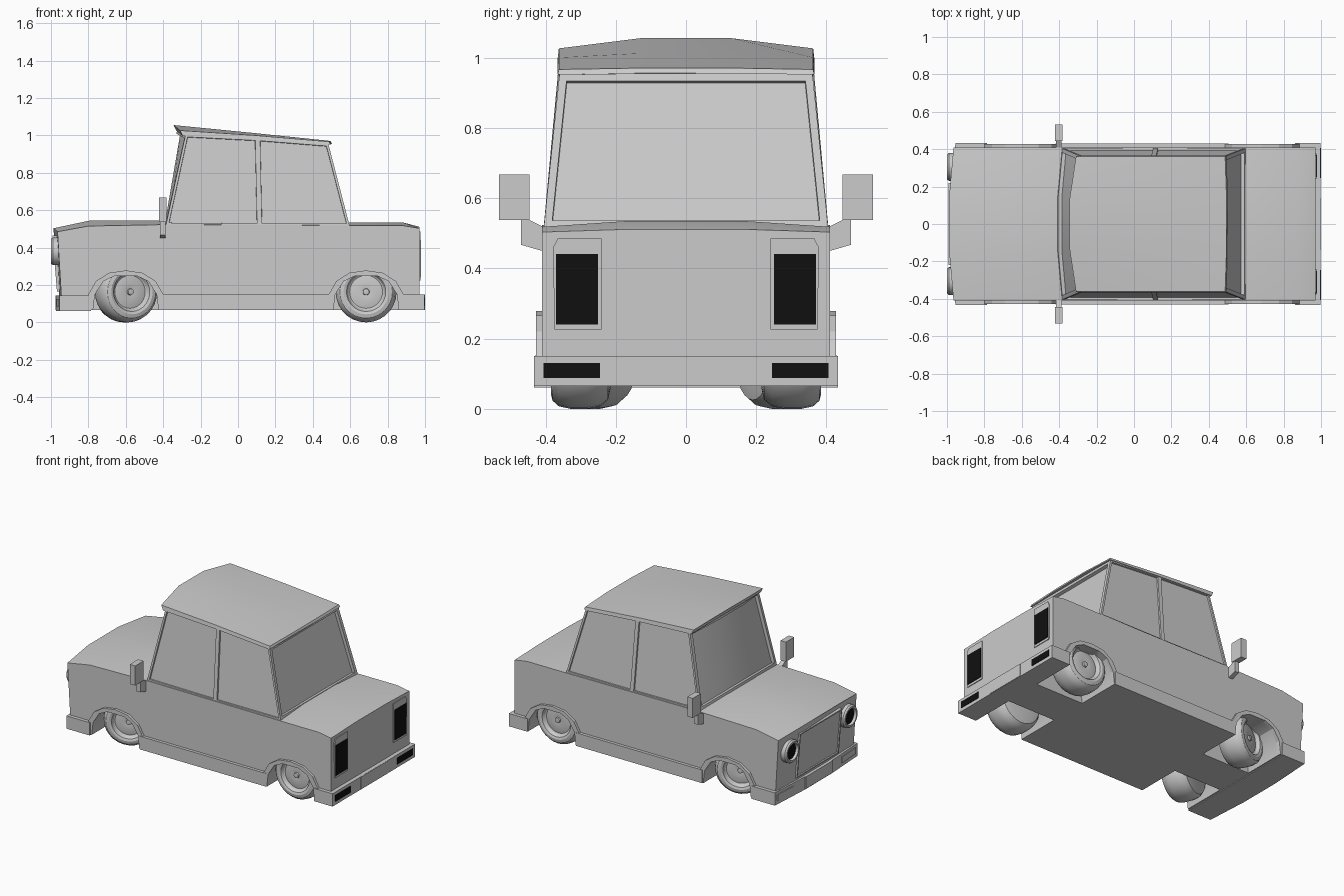
import bpy, bmesh, math
from mathutils import Matrix, Vector

if "Cube" in bpy.data.objects:
    bpy.data.objects.remove(bpy.data.objects["Cube"])

black = bpy.data.materials.new("dark_lens")
black.diffuse_color = (0.005, 0.005, 0.005, 1)
black.use_nodes = True
black.node_tree.nodes["Principled BSDF"].inputs["Base Color"].default_value = black.diffuse_color


def finish(name, bm, mat=None, smooth=True):
    bmesh.ops.recalc_face_normals(bm, faces=bm.faces)
    me = bpy.data.meshes.new(name)
    bm.to_mesh(me)
    bm.free()
    ob = bpy.data.objects.new(name, me)
    bpy.context.collection.objects.link(ob)
    if mat:
        me.materials.append(mat)
    if smooth:
        shade(ob)
    return ob


def shade(ob):
    bpy.ops.object.select_all(action='DESELECT')
    ob.select_set(True)
    bpy.context.view_layer.objects.active = ob
    bpy.ops.object.shade_smooth_by_angle(angle=math.radians(30))


def loft(name, rings, mat=None, smooth=True):
    """Skin closed rings of equal point count and cap both ends."""
    bm = bmesh.new()
    vs = [[bm.verts.new(p) for p in r] for r in rings]
    n = len(rings[0])
    for a, b in zip(vs, vs[1:]):
        for i in range(n):
            j = (i + 1) % n
            bm.faces.new((a[i], a[j], b[j], b[i]))
    bm.faces.new(vs[0])
    bm.faces.new(vs[-1])
    return finish(name, bm, mat, smooth)


def prism(name, pts, lo, hi, axis, mat=None):
    """Extrude a flat outline along the x, y or z axis."""
    put = {'x': lambda p, h: (h, p[0], p[1]),
           'y': lambda p, h: (p[0], h, p[1]),
           'z': lambda p, h: (p[0], p[1], h)}[axis]
    return loft(name, [[put(p, h) for p in pts] for h in (lo, hi)], mat, False)


def box(name, x, y, z, mat=None):
    pts = [(x[0], y[0]), (x[1], y[0]), (x[1], y[1]), (x[0], y[1])]
    return prism(name, pts, z[0], z[1], 'z', mat)


def lathe(name, prof, matrix, mat=None, n=28):
    """Revolve (radius, height) points about local z, then place."""
    rings = [[matrix @ Vector((r * math.cos(t), r * math.sin(t), h))
              for t in (2 * math.pi * i / n for i in range(n))] for r, h in prof]
    return loft(name, rings, mat)


def span(s, a, b):
    return tuple(sorted((s * a, s * b)))


# Body: crowned cross-sections from nose to tail
def body_ring(xs, xm, zs, zc, bs=None, bmid=None):
    bs, bmid = bs or xs, bmid or xm
    return [(bs, -.41, .065), (bmid, -.16, .065), (bmid, .16, .065), (bs, .41, .065),
            (xs, .41, zs), (xm, .16, zc), (xm, -.16, zc), (xs, -.41, zs)]


body = loft("body", [body_ring(-.965, -.987, .485, .503, -.94, -.95),
                     body_ring(-.80, -.79, .515, .545),
                     body_ring(-.38, -.40, .523, .545),
                     body_ring(.60, .60, .518, .533),
                     body_ring(.88, .88, .518, .535),
                     body_ring(.97, .97, .503, .511)], smooth=False)

# Wheel wells cut from the body, and flared arch trims around them
half_in = [(.175, .065), (.165, .15), (.12, .22), (.06, .248)]
half_out = [(.2, .065), (.2, .15), (.16, .22), (.09, .265)]


def arch(half, top, cx):
    return [(cx + x, z) for x, z in half] + top + [(cx - x, z) for x, z in reversed(half)]


wheels_x = {"front": -.60, "rear": .685}
for end, cx in wheels_x.items():
    inner = arch(half_in, [], cx)
    outline = arch(half_out, [(cx, .278)], cx) + inner[::-1]
    for s, side in ((-1, "right"), (1, "left")):
        cut = prism("well_cutter", [(cx + .175, 0)] + inner + [(cx - .175, 0)],
                    *span(s, .13, .6), 'y')
        m = body.modifiers.new("well", 'BOOLEAN')
        m.operation, m.solver, m.object = 'DIFFERENCE', 'EXACT', cut
        bpy.context.view_layer.objects.active = body
        bpy.ops.object.modifier_apply(modifier=m.name)
        bpy.data.objects.remove(cut)
        prism(f"{end}_{side}_arch", outline, *span(s, .40, .427), 'y')
shade(body)

# Wheels, the front pair steered
tyre = [(.02, -.085), (.105, -.085), (.138, -.078), (.156, -.055), (.163, -.02), (.163, .03),
        (.156, .062), (.14, .08), (.12, .085), (.105, .08), (.095, .062), (.088, .058),
        (.05, .066), (.018, .062), (.016, .072), (.004, .074)]
for end, cx in wheels_x.items():
    for s, side in ((-1, "right"), (1, "left")):
        steer = math.radians(23 if end == "front" else 0)
        y = .262 if end == "front" else .30
        mat = (Matrix.Translation((cx, s * y, .163)) @ Matrix.Rotation(steer, 4, 'Z')
               @ Matrix.Rotation(-s * math.pi / 2, 4, 'X'))
        lathe(f"{end}_{side}_wheel", tyre, mat)

# Cabin with recessed windows
low = [(-.385, -.405, .52), (-.41, -.14, .54), (-.41, .14, .54), (-.385, .405, .52),
       (.115, .405, .515), (.597, .405, .515), (.597, -.405, .515), (.115, -.405, .515)]
top = [(-.28, -.36, 1.005), (-.325, -.13, 1.03), (-.325, .13, 1.03), (-.28, .36, 1.005),
       (.105, .36, .985), (.483, .36, .955), (.483, -.36, .955), (.105, -.36, .985)]
bm = bmesh.new()
lv, tv = ([bm.verts.new(p) for p in r] for r in (low, top))
walls = [bm.faces.new((lv[i], tv[i], tv[(i + 1) % 8], lv[(i + 1) % 8])) for i in range(8)]
bm.faces.new(tv)
bm.faces.new(lv)
bmesh.ops.recalc_face_normals(bm, faces=bm.faces)
for group, width, depth in ((walls[0:3], .022, -.02), ([walls[5]], .022, -.02),
                            ([walls[3]], .013, -.01), ([walls[4]], .013, -.01),
                            ([walls[6]], .013, -.01), ([walls[7]], .013, -.01)):
    bmesh.ops.inset_region(bm, faces=group, thickness=width, use_even_offset=True)
    bmesh.ops.inset_region(bm, faces=group, thickness=.001, depth=depth, use_even_offset=True)
finish("cabin", bm)


# Roof slab, crowned and overhanging at the front
def roof_ring(xs, xm, zs, zm, t):
    up = [(xs, -.362, zs), (xm, -.13, zm), (xm, .13, zm), (xs, .362, zs)]
    return up + [(x + t * .5, y * 1.01, z - t) for x, y, z in reversed(up)]


loft("roof", [roof_ring(-.31, -.345, 1.026, 1.055, .03),
              roof_ring(.09, .09, 1.0, 1.012, .022),
              roof_ring(.487, .495, .966, .97, .015)])

# Sills, bumpers, lamps and mirrors
prism("front_bumper", [(-.785, -.433), (-.955, -.433), (-.972, -.14), (-.972, .14),
                       (-.955, .433), (-.785, .433)], .06, .145, 'z')
box("front_plate", (-.977, -.95), (-.14, .14), (.065, .145))
box("rear_bumper", (.86, .997), (-.433, .433), (.065, .15))
box("rear_plate", (.95, 1.0), (-.14, .14), (.067, .149))

lamp = [(.01, 0), (.055, 0), (.074, 0), (.074, .055), (.066, .065), (.055, .065), (.05, .045), (.01, .045)]
for s, side in ((-1, "right"), (1, "left")):
    box(f"{side}_sill", (-.42, .505), span(s, .40, .43), (.065, .152))
    # Tail lamp with chamfered frame
    frame = [(.24, .225), (.375, .225), (.378, .46), (.365, .485), (.24, .485)]
    prism(f"{side}_tail_frame", [(s * y, z) for y, z in frame], .96, .975, 'x')
    box(f"{side}_tail_lamp", (.965, .979), span(s, .25, .37), (.24, .44), black)
    box(f"{side}_rear_reflector", (.98, 1.0), span(s, .245, .405), (.087, .13), black)
    prism(f"{side}_front_reflector", [(-.94, s * .25), (-.94, s * .41), (-.961, s * .41),
                                      (-.97, s * .25)], .085, .125, 'z')
    # Round headlamp with dark lens
    at = Matrix.Translation((-.935, s * .305, .38)) @ Matrix.Rotation(-math.pi / 2, 4, 'Y')
    lathe(f"{side}_headlamp", lamp, at)
    lathe(f"{side}_headlamp_lens", [(.005, .04), (.051, .04), (.051, .049), (.005, .053)], at, black)
    # Door mirror
    arm = [(.40, .515), (.40, .45), (.412, .45), (.47, .467), (.47, .537), (.445, .537)]
    prism(f"{side}_mirror_arm", [(s * y, z) for y, z in arm], -.417, -.388, 'x')
    box(f"{side}_mirror", (-.422, -.382), span(s, .445, .532), (.537, .667))

# Grille panel, tilted with the nose: rim and recessed field
bm = bmesh.new()
bmesh.ops.create_cube(bm, size=1, matrix=Matrix.Translation((-.965, 0, .315))
                      @ Matrix.Rotation(math.radians(-4.6), 4, 'Y')
                      @ Matrix.Diagonal((.03, .44, .30, 1)))
bm.normal_update()
face = min(bm.faces, key=lambda f: f.normal.x)
bmesh.ops.inset_region(bm, faces=[face], thickness=.012)
bmesh.ops.inset_region(bm, faces=[face], thickness=.001, depth=-.008)
finish("grille", bm, smooth=False)
